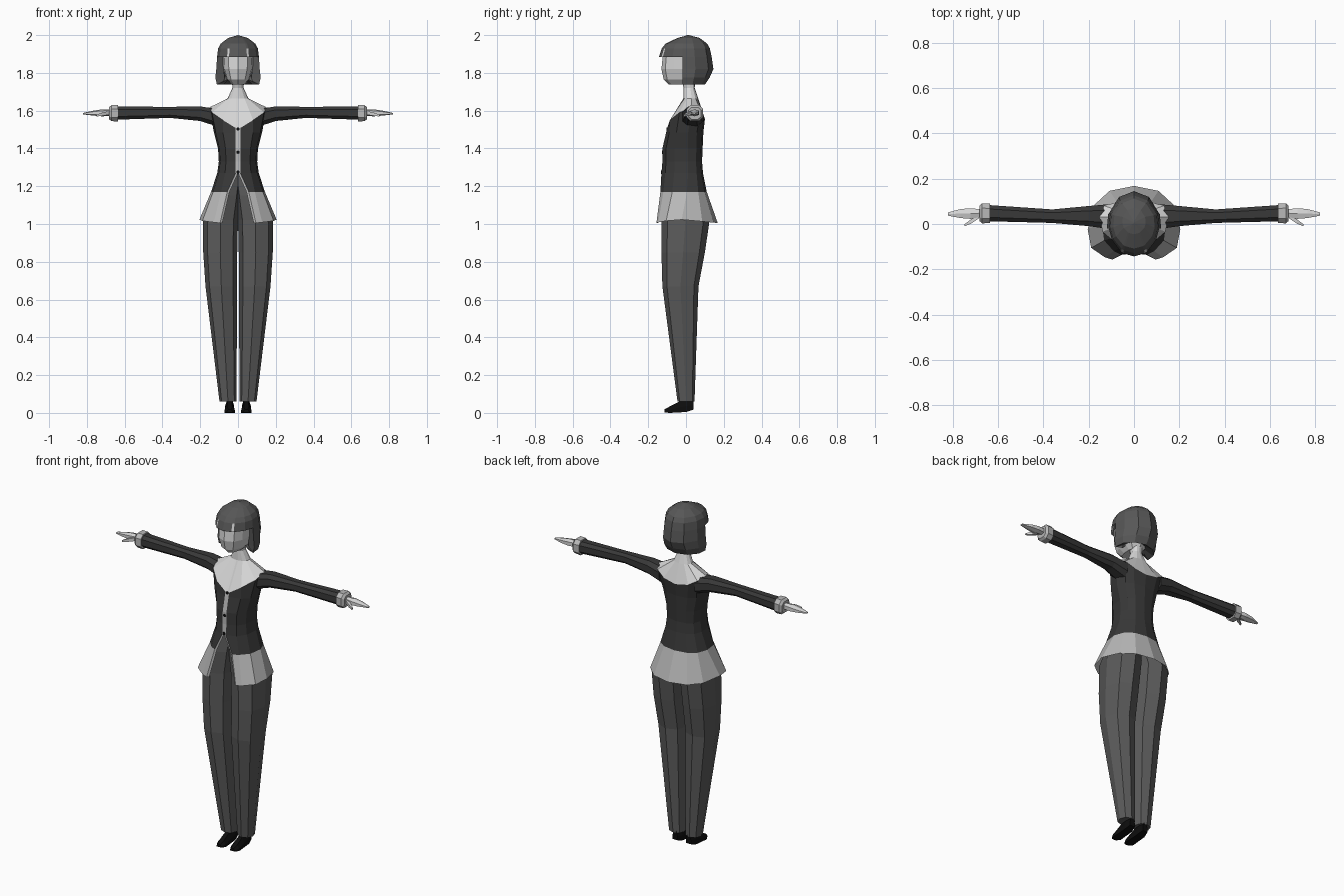
import bpy, bmesh, math
from math import sin, cos, pi, radians

if "Cube" in bpy.data.objects:
    bpy.data.objects.remove(bpy.data.objects["Cube"])

# One material per flat colour
COLOURS = {"hair_grey": .095, "trouser_grey": .105, "jacket_dark": .04,
           "hem_light": .48, "skin_pale": .68, "shoe_black": .004}
MATS = {}
for key, v in COLOURS.items():
    MATS[key] = bpy.data.materials.new(key)
    MATS[key].diffuse_color = (v, v, v, 1)


def finish(name, bm, mats, mirror=True):
    """Turn a bmesh into an object, mirrored across x."""
    bmesh.ops.remove_doubles(bm, verts=bm.verts, dist=.0004)
    me = bpy.data.meshes.new(name)
    bm.to_mesh(me)
    bm.free()
    ob = bpy.data.objects.new(name, me)
    bpy.context.collection.objects.link(ob)
    for m in mats:
        me.materials.append(MATS[m])
    if mirror:
        mod = ob.modifiers.new("mirror", 'MIRROR')
        mod.merge_threshold = .0005
    return ob


def half_shell(name, rows, mats, rule=lambda r, c: 0):
    """Right half of a body shell: rows run top to bottom, columns front to back."""
    bm = bmesh.new()
    vs = [[bm.verts.new(p) for p in row] for row in rows]
    for r in range(len(rows) - 1):
        for c in range(len(rows[0]) - 1):
            f = bm.faces.new((vs[r][c], vs[r + 1][c], vs[r + 1][c + 1], vs[r][c + 1]))
            f.material_index = rule(r, c)
    return finish(name, bm, mats)


def loft(name, rings, mat):
    """Closed, capped tube through rings of points, mirrored."""
    bm = bmesh.new()
    vs = [[bm.verts.new(p) for p in ring] for ring in rings]
    n = len(rings[0])
    for a, b in zip(vs, vs[1:]):
        for i in range(n):
            bm.faces.new((a[i], a[(i + 1) % n], b[(i + 1) % n], b[i]))
    bm.faces.new(vs[0])
    bm.faces.new(vs[-1])
    bmesh.ops.recalc_face_normals(bm, faces=bm.faces)
    return finish(name, bm, [mat])


def spow(v, e):
    return math.copysign(abs(v) ** e, v)


def arc(z, rx, yf, yb, angles, yc=0., e=.85):
    """Half cross-section from front to back at height z."""
    pts = []
    for d in angles:
        k = spow(cos(radians(d)), e) if d != 90 else 0
        x = rx * abs(sin(radians(d))) ** e if d not in (0, 180) else 0
        pts.append((x, yc - k * (yc - yf if k > 0 else yb - yc), z))
    return pts


def oval(a0, a1, b0, b1, n, e=.85, off=0.):
    """Closed cross-section filling the box a0..a1 by b0..b1."""
    return [((a0 + a1) / 2 + (a1 - a0) / 2 * spow(cos(2 * pi * (i + off) / n), e),
             (b0 + b1) / 2 + (b1 - b0) / 2 * spow(sin(2 * pi * (i + off) / n), e))
            for i in range(n)]


BODY = [0, 8, 35, 65, 95, 125, 152, 180]

# Collar edge shared by jacket and shawl collar
edge = [(0, -.10, 1.50), (.012, -.10, 1.508), (.08, -.085, 1.55), (.138, -.035, 1.59),
        (.152, .03, 1.617), (.13, .08, 1.60), (.08, .095, 1.57), (0, .10, 1.555)]


def jacket_row(z, rx, yf, yb, gap=0., yc=0., dip=0.):
    row = arc(z, rx, yf, yb, BODY, yc)
    row[0] = (gap, yf + gap * .2, z)
    row[1] = (gap + .012, yf + gap * .1, z)
    return [(max(x, gap) if i < 7 else 0, y, zz - dip * abs(cos(radians(BODY[i]))))
            for i, (x, y, zz) in enumerate(row)]


# Jacket with front trim and flared light hem
half_shell("jacket", [
    edge,
    jacket_row(1.485, .128, -.105, .092),
    jacket_row(1.40, .106, -.125, .088),
    jacket_row(1.33, .102, -.125, .085),
    jacket_row(1.27, .110, -.13, .09),
    jacket_row(1.17, .143, -.14, .11, .045, -.01),
    jacket_row(1.025, .205, -.165, .168, .083, -.05, .02)],
    ["jacket_dark", "hem_light"], lambda r, c: int(c == 0 or r == 5))

# Shawl collar and neck
half_shell("collar_and_neck", [
    arc(1.78, .032, -.03, .05, BODY, .01),
    arc(1.72, .030, -.012, .046, BODY, .02),
    arc(1.665, .055, -.014, .065, BODY, .025),
    edge], ["skin_pale"])

# Buttons down the front
for i, (z, y) in enumerate([(1.503, -.103), (1.38, -.127), (1.275, -.132)]):
    bm = bmesh.new()
    ring = oval(-.009, .009, z - .009, z + .009, 8, 1)
    bm.faces.new([bm.verts.new((x, y, zz)) for x, zz in ring])
    solid = bmesh.ops.extrude_face_region(bm, geom=bm.faces[:])
    for v in solid["geom"]:
        if isinstance(v, bmesh.types.BMVert):
            v.co.y += .006
    bmesh.ops.recalc_face_normals(bm, faces=bm.faces)
    finish(f"button_{i + 1}", bm, ["shoe_black"], False)

# Head
HEAD = [0, 35, 65, 90, 125, 180]
half_shell("head", [
    arc(1.96, .05, -.07, .07, HEAD),
    arc(1.90, .082, -.122, .09, HEAD),
    arc(1.82, .078, -.13, .085, HEAD),
    arc(1.765, .06, -.118, .06, HEAD),
    arc(1.738, .035, -.09, .04, HEAD),
    arc(1.738, 0, -.03, -.03, HEAD)], ["skin_pale"])

# Hair crown and fringe, with a narrow parting each side
CROWN = [0, 25, 31, 60, 82, 110, 145, 180]
half_shell("hair_crown", [
    arc(2.0, 0, .015, .015, CROWN),
    arc(1.985, .052, -.045, .072, CROWN, .01, 1),
    arc(1.955, .092, -.108, .112, CROWN, 0, 1),
    arc(1.93, .106, -.128, .126, CROWN, 0, 1),
    arc(1.885, .112, -.143, .136, CROWN, 0, 1)],
    ["hair_grey", "skin_pale"], lambda r, c: int(r == 3 and c == 1))


# Hair bob around sides and back, edge turned in to the face
def bob_row(z, rx, yb, inner):
    row = arc(z, rx, -.14, yb, CROWN[4:], 0, 1)
    return [(inner, row[0][1] + .015, z)] + row


half_shell("hair_bob", [
    bob_row(1.885, .112, .136, .076),
    bob_row(1.82, .116, .145, .074),
    bob_row(1.775, .121, .125, .072),
    bob_row(1.738, .113, .10, .075),
    bob_row(1.765, .06, .06, .05)], ["hair_grey"])

# Trouser legs
loft("trouser_leg", [[(x, y, z) for x, y in oval(x0, x1, yf, yb, 8)]
     for z, x0, x1, yf, yb in [
         (1.265, -.02, .085, -.10, .07), (1.15, -.01, .125, -.122, .09),
         (1.02, 0, .184, -.13, .125), (.85, .004, .184, -.13, .10),
         (.67, .005, .172, -.125, .066), (.06, .008, .098, -.045, .045)]], "trouser_grey")

# Shoes
loft("shoe", [[(.044 + s * w, y, z) for s, z in
               ((-1, bot), (1, bot), (1, bot + (top - bot) * .45),
                (.5, top), (-.5, top), (-1, bot + (top - bot) * .45))]
     for y, w, bot, top in [(.04, .016, .018, .07), (.005, .024, .006, .075),
                            (-.04, .024, .002, .058), (-.09, .027, 0, .032),
                            (-.115, .014, .003, .018)]], "shoe_black")


def limb(name, mat, n, stations):
    """Part running outward along x: (x, y0, y1, z0, z1)."""
    loft(name, [[(x, y, z) for y, z in oval(y0, y1, z0, z1, n, .75, .5)]
                for x, y0, y1, z0, z1 in stations], mat)


# Sleeves, cuffs, hands
limb("sleeve", "jacket_dark", 8, [
    (.115, -.025, .09, 1.515, 1.612), (.20, -.012, .082, 1.543, 1.625),
    (.36, .003, .066, 1.56, 1.622), (.645, .01, .086, 1.55, 1.624)])
limb("cuff", "hem_light", 8, [
    (.635, .002, .092, 1.54, 1.632), (.67, 0, .094, 1.542, 1.632),
    (.682, .012, .082, 1.552, 1.62)])
limb("hand", "skin_pale", 6, [
    (.67, .03, .066, 1.572, 1.607), (.72, .02, .072, 1.57, 1.607),
    (.765, .024, .068, 1.574, 1.60), (.82, .036, .052, 1.58, 1.588)])
limb("thumb", "skin_pale", 4, [
    (.685, .02, .05, 1.575, 1.60), (.72, -.002, .022, 1.57, 1.592),
    (.748, -.012, .0, 1.568, 1.58)])

for m in bpy.data.materials:
    if m.users and not m.is_grease_pencil:
        m.use_nodes = True
        m.node_tree.nodes["Principled BSDF"].inputs["Base Color"].default_value = m.diffuse_color
